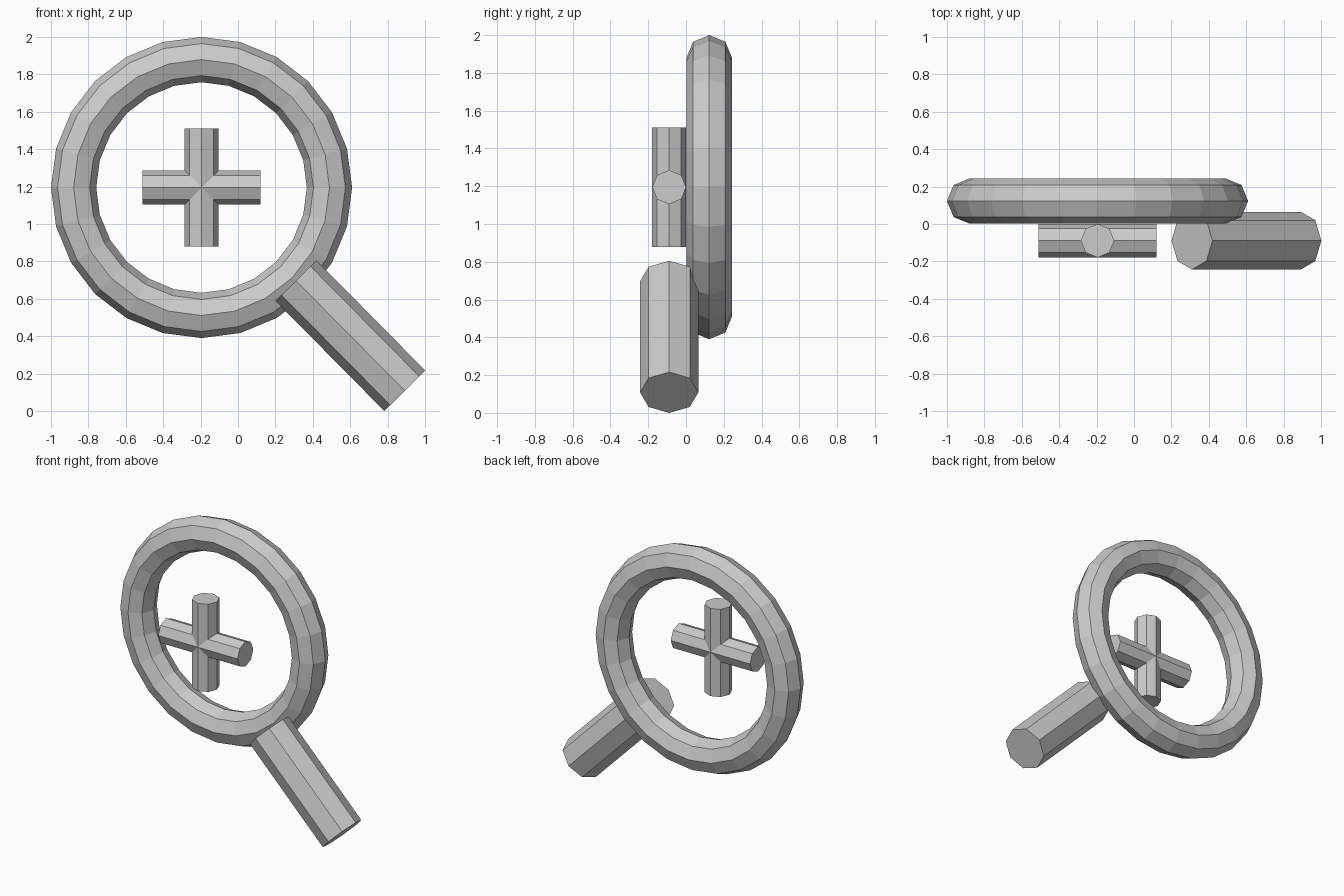
import bpy
from math import radians, hypot
from mathutils import Vector

cube = bpy.data.objects.get("Cube")
if cube:
    bpy.data.objects.remove(cube, do_unlink=True)

# Single plain grey
grey = bpy.data.materials.new("light_grey")
grey.use_nodes = True
colour = (0.6, 0.6, 0.6, 1)
grey.diffuse_color = colour
grey.node_tree.nodes["Principled BSDF"].inputs["Base Color"].default_value = colour

CENTRE_X, CENTRE_Z = -0.195, 1.195
FRONT_Y = -0.089   # shared depth of handle and plus sign


def finish(name):
    obj = bpy.context.object
    obj.name = name
    obj.data.materials.append(grey)
    return obj


def rod(name, start, end, radius):
    """Eight-sided rod lying in the front plane, from start to end (x, z)."""
    a = Vector((start[0], FRONT_Y, start[1]))
    b = Vector((end[0], FRONT_Y, end[1]))
    bpy.ops.mesh.primitive_cylinder_add(
        vertices=8, radius=radius, depth=(b - a).length, location=(a + b) / 2)
    obj = finish(name)
    # Turn only about y, so that a corner always points forward
    d = b - a
    obj.rotation_euler.y = Vector((0, 1)).angle_signed(Vector((d.x, d.z)))
    return obj


# Lens rim
bpy.ops.mesh.primitive_torus_add(
    major_segments=24, minor_segments=8, major_radius=0.684, minor_radius=0.121,
    location=(CENTRE_X, 0.123, CENTRE_Z), rotation=(radians(90), 0, 0))
finish("lens_rim")

# Handle
rod("handle", (0.31, 0.697), (0.892, 0.108), 0.154)

# Plus sign
ARM = 0.316
rod("plus_bar_horizontal", (CENTRE_X - ARM, CENTRE_Z), (CENTRE_X + ARM, CENTRE_Z), 0.09)
rod("plus_bar_vertical", (CENTRE_X, CENTRE_Z - ARM), (CENTRE_X, CENTRE_Z + ARM), 0.09)
